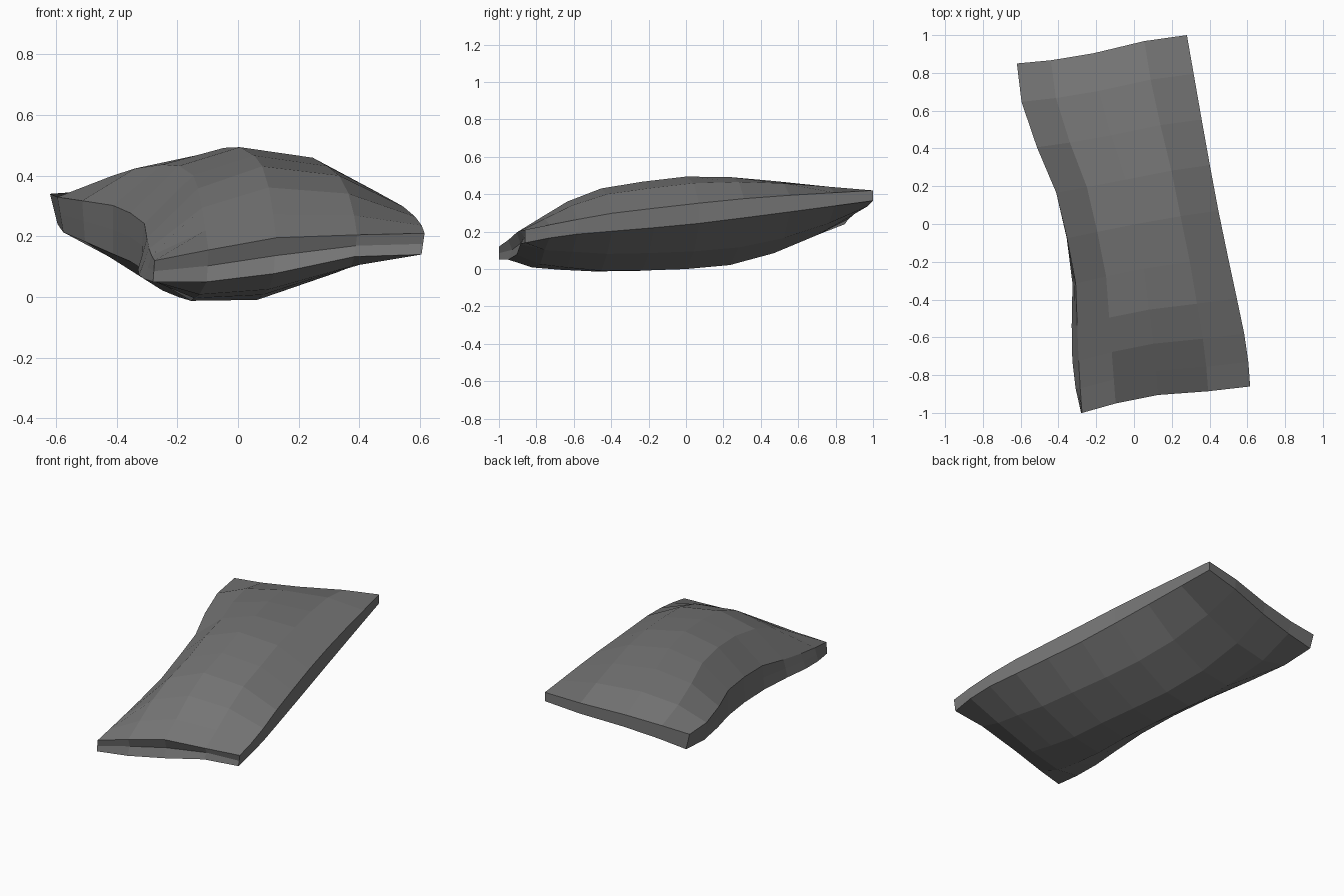
import bpy
import bmesh
from mathutils import Vector

cube = bpy.data.objects.get("Cube")
if cube:
    bpy.data.objects.remove(cube, do_unlink=True)

fabric = bpy.data.materials.new("grey_fabric")
fabric.use_nodes = True
grey = (0.18, 0.18, 0.18, 1)
fabric.diffuse_color = grey
bsdf = fabric.node_tree.nodes["Principled BSDF"]
bsdf.inputs["Base Color"].default_value = grey
bsdf.inputs["Roughness"].default_value = 0.9


def sample(points, t):
    """Piecewise linear lookup; the first value of each point is the key."""
    for a, b in zip(points, points[1:]):
        if t <= b[0]:
            f = (t - a[0]) / (b[0] - a[0])
            return [p + (q - p) * f for p, q in zip(a[1:], b[1:])]
    return list(points[-1][1:])


# Side seams: y, upper x, lower x, upper z, lower z
LEFT_SIDE = [(-.86, .615, .605, .21, .14), (-.66, .6, .6, .25, .18), (-.42, .55, .55, .295, .2),
             (0, .46, .46, .345, .235), (.4, .385, .385, .385, .285), (1, .28, .28, .42, .365)]
RIGHT_SIDE = [(-1, -.275, -.28, .12, .05), (-.8, -.29, -.325, .145, .065),
              (-.55, -.3, -.33, .19, .09), (-.28, -.31, -.325, .25, .1),
              (-.05, -.36, -.36, .28, .12), (.2, -.42, -.42, .305, .145),
              (.42, -.52, -.51, .318, .185), (.66, -.6, -.58, .33, .215),
              (.85, -.62, -.595, .34, .24)]
# End seams: share along the width, y, upper z, lower z
FRONT = [(0, -1, .12, .05), (.2, -.95, .155, .05), (.48, -.9, .2, .08),
         (.76, -.885, .205, .135), (1, -.86, .21, .14)]
BACK = [(0, .85, .34, .24), (.24, .87, .355, .27), (.52, .915, .38, .305),
        (.8, .98, .405, .34), (1, 1, .42, .365)]

# Filling along the length (t, above, below) and across (u, above, below)
FILL = [(0, 0, 0), (.07, .06, .07), (.15, .125, .105), (.25, .165, .14),
        (.5, .167, .168), (.63, .145, .175), (.76, .112, .15), (.89, .07, .085), (1, 0, 0)]
PUFF = [(0, 0, 0), (.2, .8, .8), (.45, 1, 1), (.75, .7, .75), (1, 0, 0)]
ROWS = [0, .07, .15, .25, .37, .5, .63, .76, .89, 1]


def side(points, t):
    y = points[0][0] + (points[-1][0] - points[0][0]) * t
    x_hi, x_lo, hi, lo = sample(points, y)
    return Vector((x_hi, x_lo, y, hi, lo))


def end(points, t, u):
    x = side(RIGHT_SIDE, t).lerp(side(LEFT_SIDE, t), u)
    return Vector((x[0], x[1], *sample(points, u)))


def patch(u, t):
    """Blend the four seam curves; returns upper x, lower x, y, upper z, lower z."""
    across = side(RIGHT_SIDE, t).lerp(side(LEFT_SIDE, t), u)
    along = end(FRONT, 0, u).lerp(end(BACK, 1, u), t)
    corners = side(RIGHT_SIDE, 0).lerp(side(LEFT_SIDE, 0), u).lerp(
        side(RIGHT_SIDE, 1).lerp(side(LEFT_SIDE, 1), u), t)
    return across + along - corners


# Upper and lower panels
bm = bmesh.new()
top, bottom = {}, {}
for j, t in enumerate(ROWS):
    above, below = sample(FILL, t)
    for i, (u, puff_up, puff_down) in enumerate(PUFF):
        x_hi, x_lo, y, hi, lo = patch(u, t)
        top[i, j] = bm.verts.new((x_hi, y, hi + above * puff_up))
        bottom[i, j] = bm.verts.new((x_lo, y, lo - below * puff_down))

nc, nr = len(PUFF) - 1, len(ROWS) - 1
for i in range(nc):
    for j in range(nr):
        keys = [(i, j), (i + 1, j), (i + 1, j + 1), (i, j + 1)]
        bm.faces.new([top[k] for k in keys])
        bm.faces.new([bottom[k] for k in reversed(keys)])

# Edge band with a shallow tucked fold along the front
ring = ([(i, 0) for i in range(nc)] + [(nc, j) for j in range(nr)]
        + [(i, nr) for i in range(nc, 0, -1)] + [(0, j) for j in range(nr, 0, -1)])
fold = {}
for k in ring:
    p = (top[k].co + bottom[k].co) / 2
    if k[1] == 0 and 0 < k[0] < nc:
        p.y += 0.02
    fold[k] = bm.verts.new(p)
for a, b in zip(ring, ring[1:] + ring[:1]):
    bm.faces.new((bottom[a], bottom[b], fold[b], fold[a]))
    bm.faces.new((fold[a], fold[b], top[b], top[a]))

bmesh.ops.recalc_face_normals(bm, faces=bm.faces)
mesh = bpy.data.meshes.new("pillow")
bm.to_mesh(mesh)
bm.free()
mesh.materials.append(fabric)
pillow = bpy.data.objects.new("pillow", mesh)
bpy.context.collection.objects.link(pillow)
